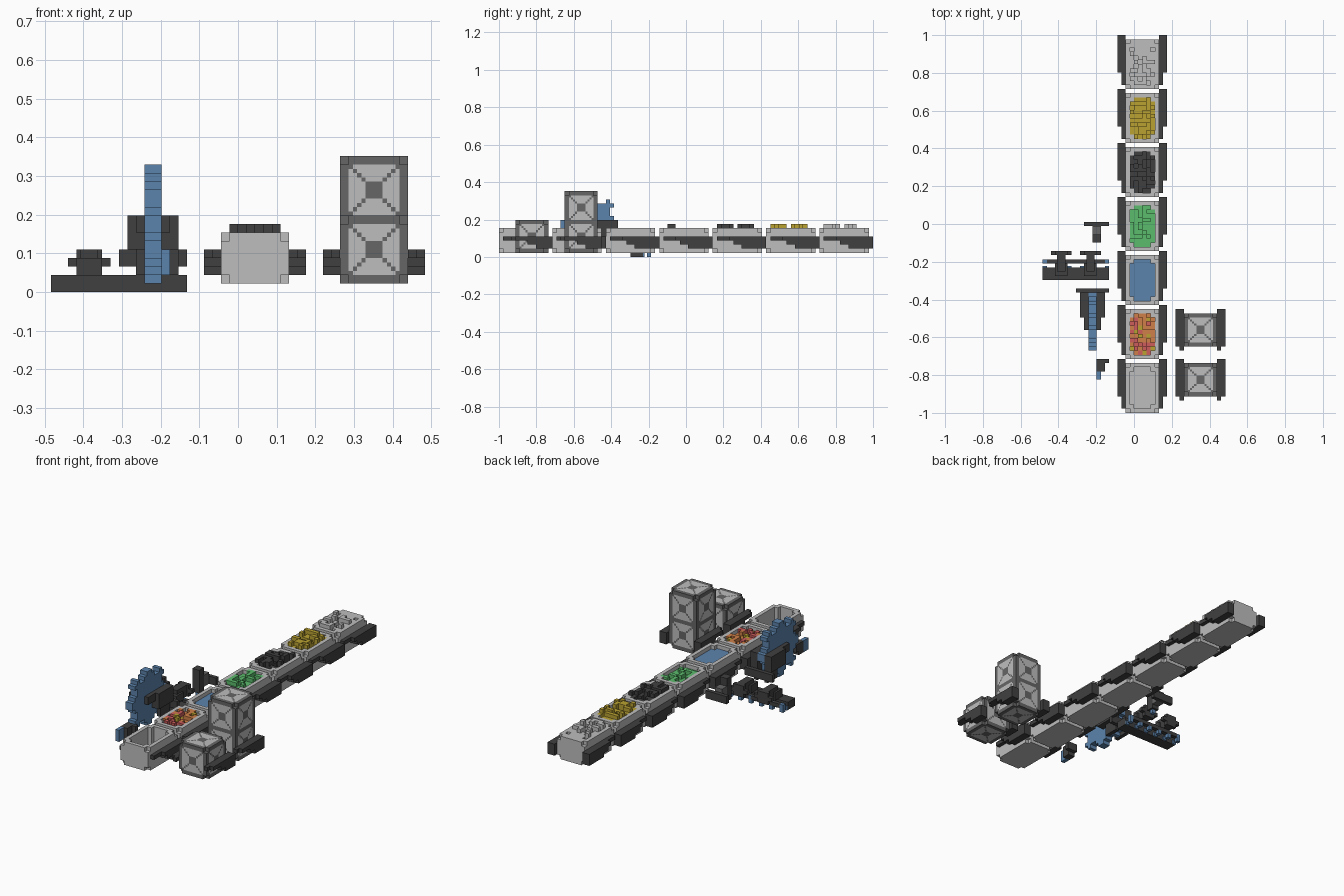
import bpy, bmesh, math, random
from mathutils import Vector

if "Cube" in bpy.data.objects:
    bpy.data.objects.remove(bpy.data.objects["Cube"], do_unlink=True)

random.seed(4)
V = 2.0 / 91          # one block; the train is 91 blocks long


def material(name, rgb):
    lin = [(c / 255 / 12.92 if c < 11 else ((c / 255 + 0.055) / 1.055) ** 2.4) for c in rgb] + [1.0]
    m = bpy.data.materials.new(name)
    m.use_nodes = True
    m.diffuse_color = lin
    b = m.node_tree.nodes["Principled BSDF"]
    b.inputs["Base Color"].default_value = lin
    b.inputs["Roughness"].default_value = 0.8
    return m


LIGHT = material("light grey", (190, 190, 190))
DARK = material("charcoal", (64, 64, 64))
FRAME = material("mid grey", (102, 102, 102))
BLUE = material("steel blue", (92, 131, 172))
GREEN = material("green", (91, 188, 108))
GOLD = material("gold", (186, 162, 50))
ORANGE = material("orange", (208, 128, 72))
RED = material("red", (205, 92, 92))


def add_object(name, mesh, origin):
    ob = bpy.data.objects.new(name, mesh)
    ob.location = (origin[0] * V, origin[1] * V - 1, origin[2] * V)
    bpy.context.collection.objects.link(ob)
    return ob


def finish(name, bm, mats, origin):
    mesh = bpy.data.meshes.new(name)
    bm.to_mesh(mesh)
    bm.free()
    for m in mats:
        mesh.materials.append(m)
    return add_object(name, mesh, origin)


def boxes(name, mats, parts, origin=(0, 0, 0)):
    """Join boxes given as (x0, x1, y0, y1, z0, z1[, material index]) in blocks."""
    bm = bmesh.new()
    for p in parts:
        verts = bmesh.ops.create_cube(bm, size=1)["verts"]
        for v in verts:
            v.co = Vector([(p[2 * a] + p[2 * a + 1]) / 2 + v.co[a] * (p[2 * a + 1] - p[2 * a])
                           for a in range(3)]) * V
        for f in {f for v in verts for f in v.link_faces}:
            f.material_index = p[6] if len(p) > 6 else 0
    return finish(name, bm, mats, origin)


def blocks(name, mats, dims, solid, paint=None, origin=(0, 0, 0), cell=1.0):
    """Skin a block shape: solid(i,j,k) says where it is, paint(cell, axis) picks the material."""
    bm = bmesh.new()
    nx, ny, nz = dims

    def filled(c):
        return 0 <= c[0] < nx and 0 <= c[1] < ny and 0 <= c[2] < nz and solid(*c)

    for c in [(i, j, k) for i in range(nx) for j in range(ny) for k in range(nz)]:
        if not filled(c):
            continue
        for a in range(3):
            for s in (0, 1):
                n = list(c)
                n[a] += 2 * s - 1
                if filled(n):
                    continue
                b, d = (a + 1) % 3, (a + 2) % 3
                quad = [(0, 0), (1, 0), (1, 1), (0, 1)]
                if not s:
                    quad.reverse()
                verts = []
                for u, w in quad:
                    p = list(c)
                    p[a] += s
                    p[b] += u
                    p[d] += w
                    verts.append(bm.verts.new(Vector(p) * cell * V))
                bm.faces.new(verts).material_index = paint(c, a) if paint else 0
    bmesh.ops.remove_doubles(bm, verts=bm.verts, dist=1e-5)
    bmesh.ops.dissolve_limit(bm, angle_limit=0.01, verts=bm.verts, edges=bm.edges, delimit={'MATERIAL'})
    return finish(name, bm, mats, origin)


def at_corner(c, dims, size=1):
    return all(c[a] < size or c[a] >= dims[a] - size for a in range(3))


# Side rails: stepped brackets, mirrored about the middle of the body
def side_rails(name, cx, y0, y1):
    parts = []
    for s in (-1, 1):
        for a, b, start in ((4, 5, 0), (5, 6, 3 if y1 - y0 > 10 else 1)):
            for z, back in ((4, 0), (3, 4), (2, 6)):
                x = sorted((cx + s * a, cx + s * b))
                parts.append((x[0], x[1], y0 + max(start, back), y1, z, z + 1))
    boxes(name, [DARK], parts)


# Open containers with clipped corners
BODY = (8, 12, 6)


def container(i, j, k):
    if at_corner((i, j, k), BODY):
        return False
    cavity = 1 <= i <= 6 and 1 <= j <= 10 and k >= 1
    pillar = i in (1, 6) and j in (1, 10)
    return not cavity or pillar


body_mesh = None
for n in range(7):
    origin = (-2, 13 * n, 1)
    if body_mesh is None:
        body_mesh = blocks("container_1", [LIGHT], BODY, container, origin=origin).data
    else:
        add_object(f"container_{n + 1}", body_mesh, origin)
    side_rails(f"container_rails_{n + 1}", 2, 13 * n + 1, 13 * n + 13)


# Container contents: a level fill with optional heaped lumps on top
def fill(name, n, mats, base, lumps):
    height, tint = {}, {}
    for i in range(6):
        for j in range(10):
            r = random.random()
            h = base
            if lumps and r < lumps[0]:
                h += 1
            if lumps and r < lumps[1] and j != 4 and j < 9:
                h += 1
            if i in (0, 5) and j in (0, 9):
                h = 0
            height[i, j] = h
            tint[i, j] = random.choice(range(len(mats)))
    blocks(name, mats, (6, 10, 7), lambda i, j, k: k < height[i, j],
           lambda c, a: tint[c[0], c[1]], (-1, 13 * n + 1, 2))


fill("molten_fill", 1, [ORANGE, ORANGE, RED, GOLD], 4, (0.35, 0))
fill("water_fill", 2, [BLUE], 4, None)
fill("green_fill", 3, [GREEN], 4, (0.4, 0))
fill("coal_heap", 4, [DARK], 4, (0.8, 0.5))
fill("gold_heap", 5, [GOLD], 4, (0.8, 0.5))
fill("stone_heap", 6, [LIGHT], 4, (0.8, 0.5))


# Tanks: framed blocks with pale eight-sided panels crossed by diagonals
def tank(name, y, tall):
    dims = (16, 16, tall * 2)

    def paint(c, axis):
        p = [(q + 0.5) / 2 for q in c]
        q = [abs(p[0] - 4), abs(p[1] - 4), abs(p[2] - (4 if p[2] < 7.5 or tall < 10 else tall - 4))]
        u, w = [q[a] for a in range(3) if a != axis]
        big = max(u, w)
        if big > 3 or u + w > 5 or q[axis] < 3 or big < 1:
            return 0
        return 0 if abs(u - w) < 0.3 and big < 2.4 else 1

    blocks(name, [FRAME, LIGHT], dims, lambda i, j, k: not at_corner((i, j, k), dims, 2),
           paint, (12, y, 1), 0.5)
    side_rails(name + "_rails", 16, y - 1, y + 9)


tank("small_tank", 4, 8)
tank("tall_tank", 16, 15)


# Round saw blade with blocky teeth
def blade(i, j, k):
    y, z = j - 6.5, k - 6.5
    r = math.hypot(y, z)
    return r < 5.9 or (r < 7.3 and math.cos(8 * math.atan2(z, y)) > 0.2)


blocks("saw_blade", [BLUE], (2, 14, 14), blade, origin=(-11, 15, 1))

# Saw holder: back plate, two arms and a mounting wing
boxes("saw_holder", [DARK], [
    (-13, -11, 23, 29, 5, 9), (-9, -7, 23, 29, 5, 9),
    (-12, -11, 20, 23, 7, 9), (-9, -8, 20, 23, 7, 9),
    (-12, -11, 25, 29, 2, 5), (-9, -8, 25, 29, 2, 5),
    (-14, -6, 29, 30, 3, 5)])

# Cutter bar: two rails with blue teeth, carried by two mounts
parts = [(-22, -6, 32, 35, 0, 2), (-21, -7, 36, 37, 1, 2)]
for x in range(-22, -5, 3):
    parts.append((x, x + 1, 36, 37, 0, 2, 1))
    parts.append((x, x + 1, 35, 35.4, 0, 1, 1))
for cx in (-17.5, -10.5):
    parts += [(cx - 1.5, cx + 1.5, 33, 36, 2, 4), (cx - 1, cx + 1, 34, 38, 2, 5),
              (cx - 2.5, cx + 2.5, 38, 39, 3, 4), (cx - 1.5, cx + 1.5, 38, 39, 2, 5)]
boxes("cutter_bar", [DARK, BLUE], parts)

# Drill post with a blue tip
boxes("drill_post", [DARK, BLUE, FRAME], [
    (-10, -8, 41, 43, 2, 8), (-9.5, -8.5, 41.5, 42.5, 1, 2, 1),
    (-10, -8, 43, 45, 3, 6, 2), (-12, -6, 45, 46, 3, 5)])

# Small hook with a blue edge
boxes("edge_hook", [DARK, BLUE], [
    (-9, -8, 8, 10, 2, 5, 1), (-9, -7, 10, 12, 2, 5), (-9, -6, 12, 13, 3, 5)])
